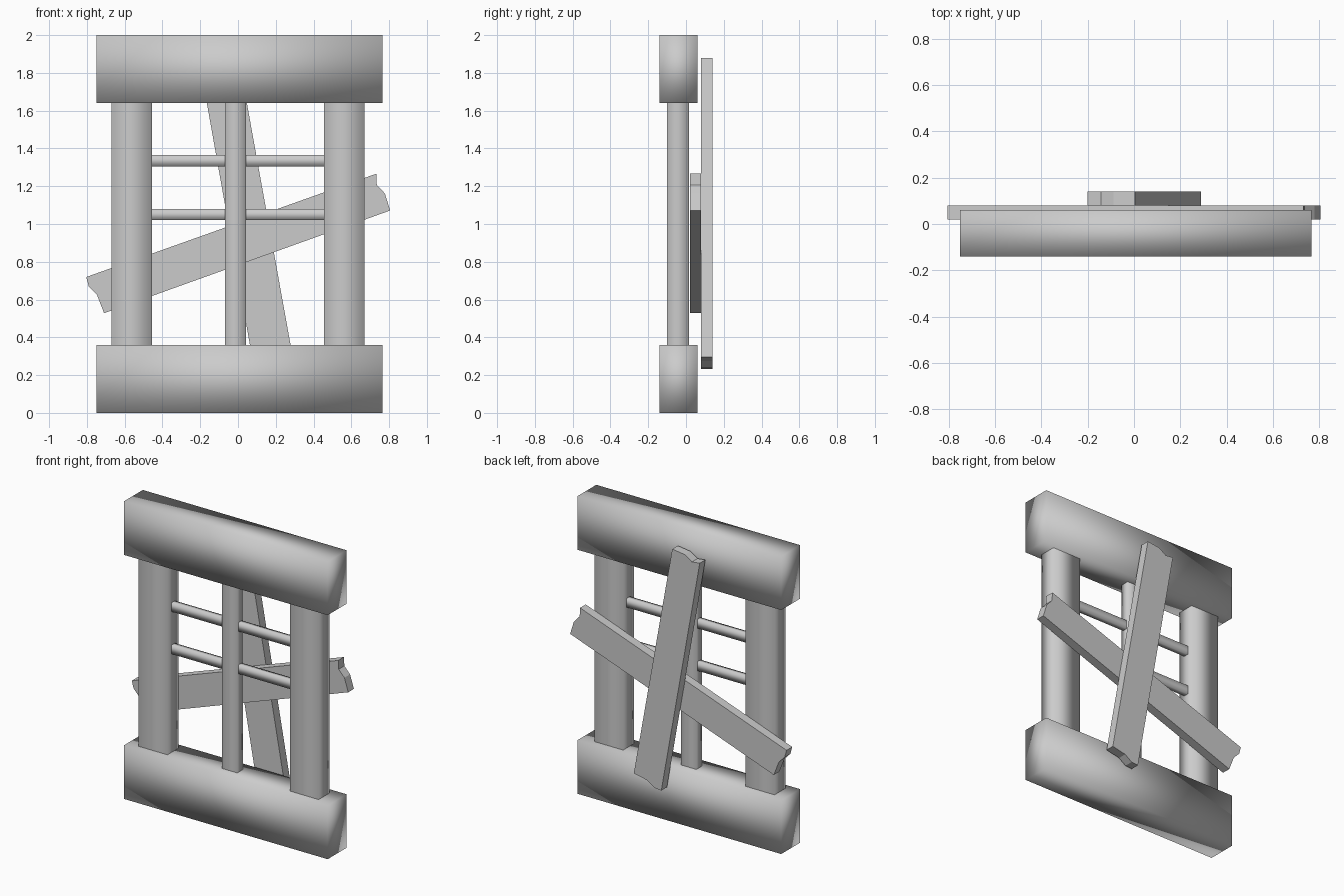
import bpy
import bmesh
import math
from mathutils import Matrix

if "Cube" in bpy.data.objects:
    bpy.data.objects.remove(bpy.data.objects["Cube"])


def finish(name, bm, smooth):
    bmesh.ops.recalc_face_normals(bm, faces=bm.faces)
    mesh = bpy.data.meshes.new(name)
    bm.to_mesh(mesh)
    bm.free()
    for p in mesh.polygons:
        p.use_smooth = smooth
    ob = bpy.data.objects.new(name, mesh)
    bpy.context.collection.objects.link(ob)
    return ob


def soft_box(name, lo, hi, open_axis=None):
    """Smooth-shaded box; open_axis drops the two hidden end faces."""
    bm = bmesh.new()
    size = [b - a for a, b in zip(lo, hi)]
    mid = [(a + b) / 2 for a, b in zip(lo, hi)]
    bmesh.ops.create_cube(bm, size=1, matrix=Matrix.Translation(mid) @ Matrix.Diagonal((*size, 1)))
    bm.normal_update()
    if open_axis is not None:
        ends = [f for f in bm.faces if abs(f.normal[open_axis]) > 0.9]
        bmesh.ops.delete(bm, geom=ends, context='FACES_ONLY')
    return finish(name, bm, True)


# Broken plank outline (length, width), shared by both boards
PLANK = [(0.814, 0.104), (0.797, 0.048), (0.822, -0.01), (0.818, -0.104),
         (-0.791, -0.108), (-0.794, -0.005), (-0.820, 0.053), (-0.816, 0.104)]


def plank(name, x, z, angle, y0, y1):
    c, s = math.cos(angle), math.sin(angle)
    bm = bmesh.new()
    face = bm.faces.new([bm.verts.new((x + u * c - v * s, y0, z + u * s + v * c)) for u, v in PLANK])
    ext = bmesh.ops.extrude_face_region(bm, geom=[face], use_keep_orig=True)
    moved = [g for g in ext['geom'] if isinstance(g, bmesh.types.BMVert)]
    bmesh.ops.translate(bm, verts=moved, vec=(0, y1 - y0, 0))
    return finish(name, bm, False)


# Heavy sill and lintel
soft_box("sill_beam", (-0.75, -0.14, 0.0), (0.765, 0.06, 0.36))
soft_box("lintel_beam", (-0.75, -0.14, 1.64), (0.765, 0.06, 2.0))

# Side posts and thin centre post
soft_box("left_post", (-0.67, -0.10, 0.36), (-0.455, 0.017, 1.64), 2)
soft_box("right_post", (0.455, -0.10, 0.36), (0.67, 0.017, 1.64), 2)
soft_box("centre_post", (-0.07, -0.07, 0.36), (0.043, -0.01, 1.64), 2)

# Cross bars
for i, z in enumerate((1.02, 1.305)):
    soft_box(f"cross_bar_{i + 1}", (-0.457, -0.055, z), (0.457, -0.02, z + 0.06), 0)

# Boards nailed across the back
plank("slanted_board", 0.0, 0.895, math.radians(19.6), 0.02, 0.08)
plank("upright_board", 0.045, 1.055, math.radians(100.1), 0.08, 0.14)
